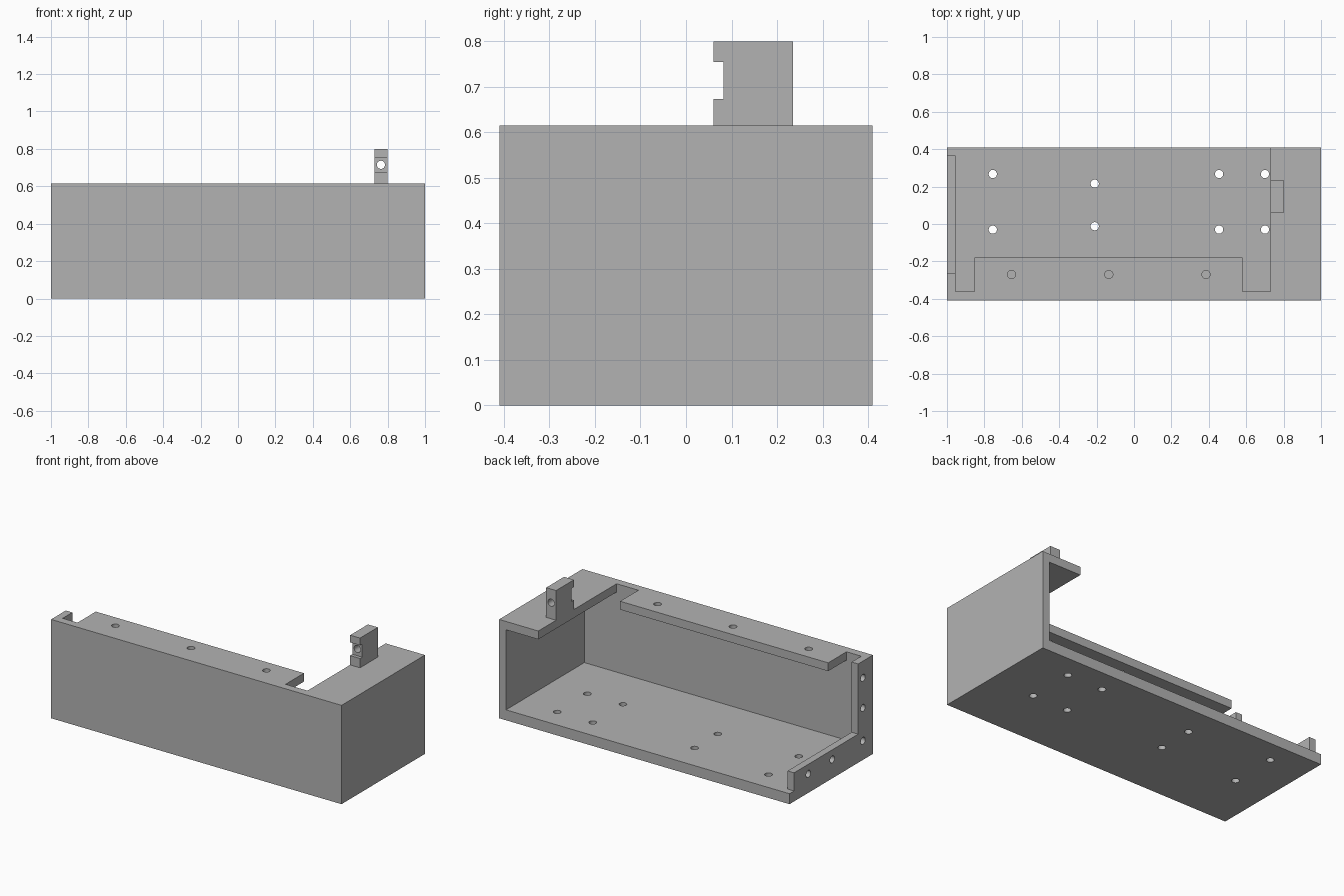
import bpy, bmesh
from math import radians, cos, sin, tau
from mathutils import Vector

if "Cube" in bpy.data.objects:
    bpy.data.objects.remove(bpy.data.objects["Cube"], do_unlink=True)

# Single grey finish
grey = bpy.data.materials.new("plain grey")
grey.use_nodes = True
grey.diffuse_color = (0.45, 0.45, 0.45, 1)
grey.node_tree.nodes["Principled BSDF"].inputs["Base Color"].default_value = (0.45, 0.45, 0.45, 1)

# Axis -> function placing profile point (a, b) at depth d
PLACE = {
    "x": lambda a, b, d: Vector((d, a, b)),
    "y": lambda a, b, d: Vector((a, d, b)),
    "z": lambda a, b, d: Vector((a, b, d)),
}


def prism(name, axis, points, start, end):
    """Extrude a closed profile along an axis."""
    bm = bmesh.new()
    face = bm.faces.new([bm.verts.new(PLACE[axis](a, b, start)) for a, b in points])
    grown = bmesh.ops.extrude_face_region(bm, geom=[face])["geom"]
    verts = [v for v in grown if isinstance(v, bmesh.types.BMVert)]
    bmesh.ops.translate(bm, verts=verts, vec=PLACE[axis](0, 0, end - start))
    bmesh.ops.recalc_face_normals(bm, faces=bm.faces)
    mesh = bpy.data.meshes.new(name)
    bm.to_mesh(mesh)
    bm.free()
    mesh.materials.append(grey)
    obj = bpy.data.objects.new(name, mesh)
    bpy.context.collection.objects.link(obj)
    return obj


def rect(a0, a1, b0, b1):
    return [(a0, b0), (a1, b0), (a1, b1), (a0, b1)]


def circle(a, b, r=0.022, sides=32):
    return [(a + r * cos(tau * i / sides), b + r * sin(tau * i / sides)) for i in range(sides)]


def cut(target, axis, points, start, end):
    """Subtract an extruded profile from the target."""
    cutter = prism("cutter", axis, points, start, end)
    cutter.hide_render = True
    mod = target.modifiers.new("cut", "BOOLEAN")
    mod.operation = "DIFFERENCE"
    mod.solver = "EXACT"
    mod.object = cutter
    bpy.context.view_layer.objects.active = target
    bpy.ops.object.modifier_apply(modifier=mod.name)
    bpy.data.objects.remove(cutter, do_unlink=True)


# Enclosure: solid block hollowed out from the back
LEFT, RIGHT, FRONT, FLOOR, TOP = -0.955, 0.952, -0.36, 0.065, 0.615
enclosure = prism("enclosure", "z", rect(-1, 1, -0.41, 0.41), 0, TOP)
cut(enclosure, "z", rect(LEFT, RIGHT, FRONT, 1), FLOOR, 0.563)

# Top opening, leaving the front ledge and the side shelf
opening = [(LEFT, FRONT), (-0.853, FRONT), (-0.853, -0.18), (0.58, -0.18),
           (0.58, FRONT), (0.73, FRONT), (0.73, 1), (LEFT, 1)]
cut(enclosure, "z", opening, 0.5, 1)

# End opening, leaving an L-shaped flange
end_gap = [(-0.265, 1), (-0.265, 0.178), (0.365, 0.178), (0.365, FLOOR), (1, FLOOR), (1, 1)]
cut(enclosure, "x", end_gap, -1.5, -0.9)

# Floor mounting holes
for x in (-0.755, 0.455, 0.70):
    for y in (-0.03, 0.267):
        cut(enclosure, "z", circle(x, y), -0.1, 0.2)
for y in (-0.012, 0.216):
    cut(enclosure, "z", circle(-0.21, y), -0.1, 0.2)

# Ledge holes
for x in (-0.655, -0.135, 0.385):
    cut(enclosure, "z", circle(x, -0.27), 0.5, 0.7)

# Flange holes
for y, z in ((-0.312, 0.51), (-0.312, 0.323), (-0.312, 0.118), (-0.01, 0.118), (0.225, 0.118)):
    cut(enclosure, "x", circle(y, z), -1.1, -0.9)

# Upright bracket with notched front and a through hole
outline = [(0.06, TOP), (0.235, TOP), (0.235, 0.8), (0.06, 0.8),
           (0.06, 0.755), (0.082, 0.755), (0.082, 0.673), (0.06, 0.673)]
bracket = prism("bracket", "x", outline, 0.73, 0.798)
cut(bracket, "y", circle(0.764, 0.715), 0, 0.3)

# Smooth hole walls, crisp edges
for obj in (enclosure, bracket):
    bpy.ops.object.select_all(action="DESELECT")
    obj.select_set(True)
    bpy.context.view_layer.objects.active = obj
    bpy.ops.object.shade_smooth_by_angle(angle=radians(30))
